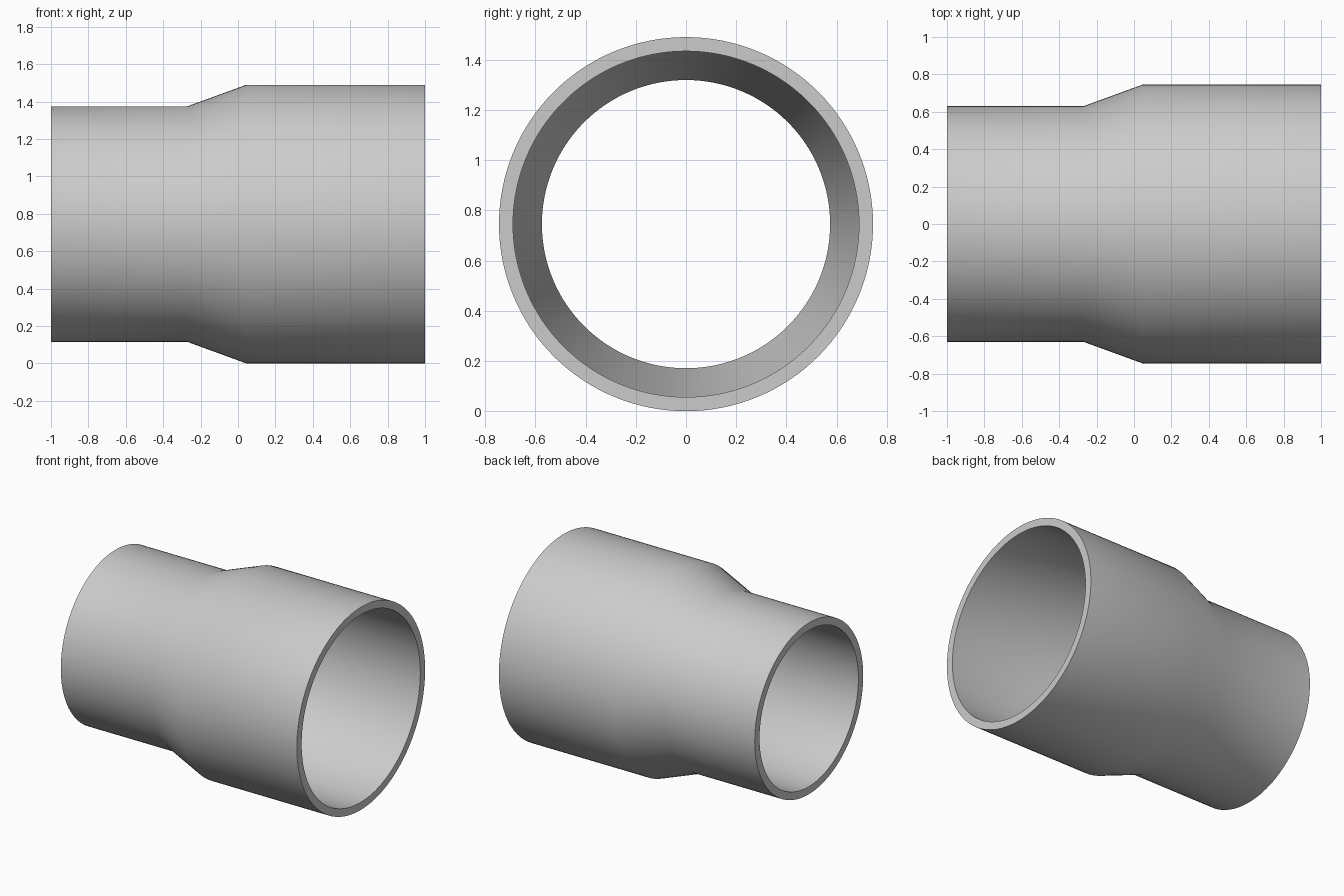
import bpy, bmesh, math
from mathutils import Matrix, Vector

cube = bpy.data.objects.get("Cube")
if cube:
    bpy.data.objects.remove(cube, do_unlink=True)

SMALL_R, LARGE_R, WALL = 0.63, 0.745, 0.056
TAPER_START, TAPER_END = -0.27, 0.045
SEGMENTS = 128

# Plain grey material
grey = bpy.data.materials.new("light grey")
grey.use_nodes = True
colour = (0.6, 0.6, 0.6, 1)
grey.diffuse_color = colour
grey.node_tree.nodes["Principled BSDF"].inputs["Base Color"].default_value = colour

# Wall cross-section: outer side left to right, then inner side back
outer = [(-1, SMALL_R), (TAPER_START, SMALL_R), (TAPER_END, LARGE_R), (1, LARGE_R)]
inner = [(x, r - WALL) for x, r in reversed(outer)]

# Spin the closed cross-section around the pipe axis
bm = bmesh.new()
verts = [bm.verts.new((x, 0, r)) for x, r in outer + inner]
edges = [bm.edges.new((v, verts[(i + 1) % len(verts)])) for i, v in enumerate(verts)]
bmesh.ops.spin(bm, geom=verts + edges, cent=(0, 0, 0), axis=(1, 0, 0),
               angle=math.tau, steps=SEGMENTS, use_merge=True)
bmesh.ops.remove_doubles(bm, verts=bm.verts[:], dist=0.0001)
bmesh.ops.recalc_face_normals(bm, faces=bm.faces[:])
bmesh.ops.transform(bm, matrix=Matrix.Translation(Vector((0, 0, LARGE_R))), verts=bm.verts[:])

mesh = bpy.data.meshes.new("pipe_reducer")
bm.to_mesh(mesh)
bm.free()
mesh.materials.append(grey)
pipe = bpy.data.objects.new("pipe_reducer", mesh)
bpy.context.collection.objects.link(pipe)

# Smooth walls with crisp end rims
bpy.ops.object.select_all(action="DESELECT")
pipe.select_set(True)
bpy.context.view_layer.objects.active = pipe
bpy.ops.object.shade_smooth_by_angle(angle=math.radians(30))
